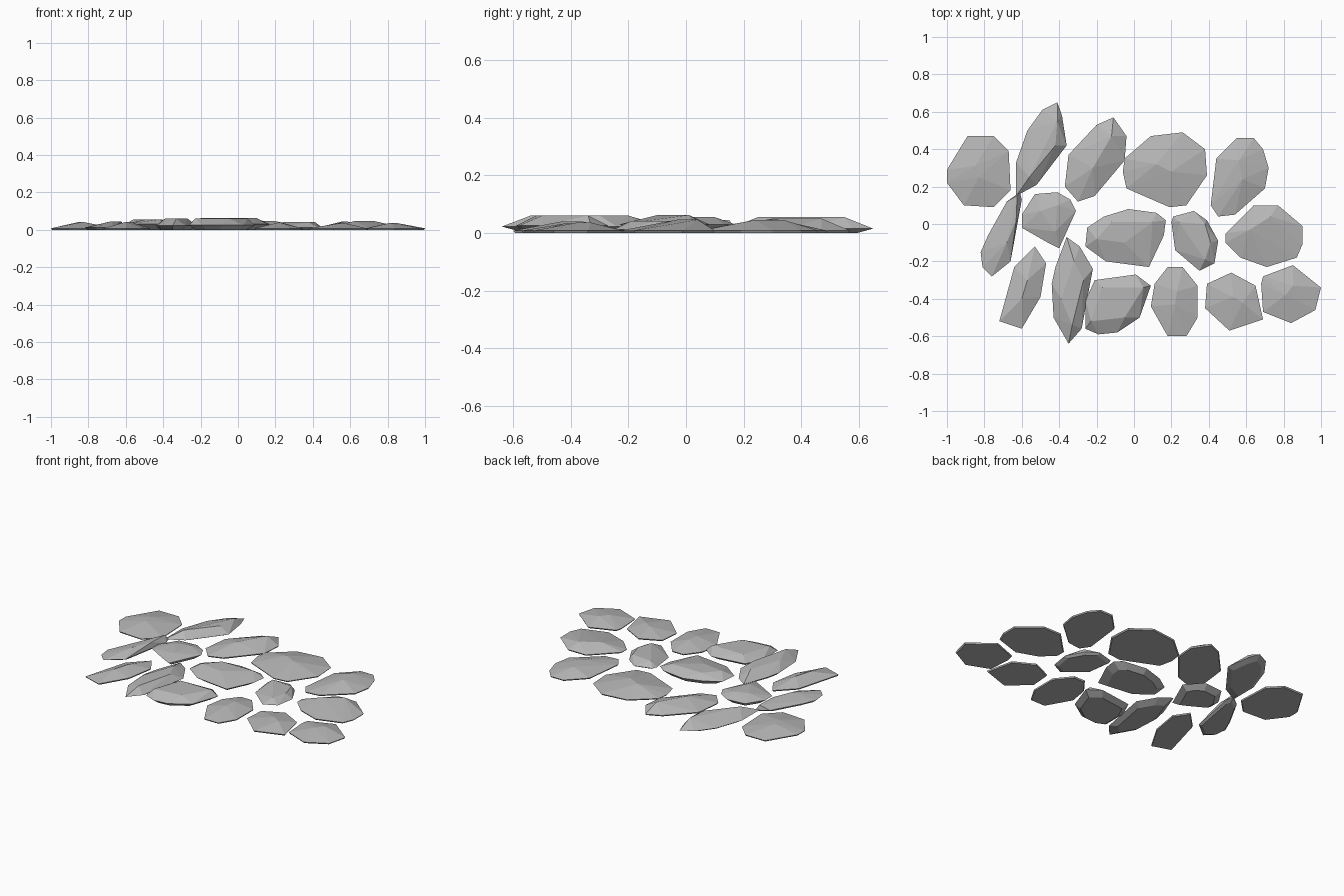
import bpy
import bmesh
from mathutils import Vector

default_cube = bpy.data.objects.get("Cube")
if default_cube:
    bpy.data.objects.remove(default_cube, do_unlink=True)

# One plain stone colour
stone_grey = bpy.data.materials.new("stone_grey")
stone_grey.use_nodes = True
colour = (0.47, 0.47, 0.47, 1)
stone_grey.diffuse_color = colour
stone_grey.node_tree.nodes["Principled BSDF"].inputs["Base Color"].default_value = colour


def stone(name, outline, ridge, height, rim=0.008, foot=0.97):
    """Faceted slab: a narrower foot, a widest rim and a raised ridge, wrapped in a hull."""
    bm = bmesh.new()
    points = [Vector(p) for p in outline]
    centre = sum(points, Vector((0, 0))) / len(points)
    for p in points:
        bm.verts.new((p.x, p.y, rim))
        low = centre.lerp(p, foot)
        bm.verts.new((low.x, low.y, 0))
    for x, y in ridge:
        bm.verts.new((x, y, height))
    hull = bmesh.ops.convex_hull(bm, input=bm.verts[:])
    unused = {g for g in hull["geom_interior"] + hull["geom_unused"]
              if isinstance(g, bmesh.types.BMVert)}
    bmesh.ops.delete(bm, geom=list(unused), context="VERTS")
    bmesh.ops.recalc_face_normals(bm, faces=bm.faces[:])
    mesh = bpy.data.meshes.new(name)
    bm.to_mesh(mesh)
    bm.free()
    mesh.materials.append(stone_grey)
    bpy.context.collection.objects.link(bpy.data.objects.new(name, mesh))


# Back row, from -x to +x
stone("back_round_slab",
      [(-1, .29), (-.89, .47), (-.75, .47), (-.67, .39), (-.66, .18), (-.75, .09), (-.91, .1), (-1, .22)],
      [(-.83, .25), (-.85, .31)], height=.042)
stone("back_long_stone",
      [(-.41, .65), (-.49, .61), (-.57, .5), (-.63, .33), (-.63, .15), (-.52, .21), (-.36, .42), (-.385, .58)],
      [(-.41, .55), (-.42, .42), (-.56, .25)], height=.055, rim=.015, foot=.75)
stone("back_leaning_slab",
      [(-.11, .57), (-.2, .53), (-.35, .37), (-.37, .2), (-.3, .12), (-.21, .15), (-.05, .34), (-.04, .47)],
      [(-.12, .47), (-.22, .3)], height=.05)
stone("back_wide_slab",
      [(.26, .49), (.09, .47), (-.05, .35), (-.06, .28), (-.04, .19), (.19, .09), (.28, .1), (.39, .26), (.38, .4)],
      [(.2, .28), (.12, .32)], height=.046)
stone("back_end_slab",
      [(.55, .46), (.64, .46), (.69, .4), (.72, .3), (.7, .19), (.54, .05), (.45, .04), (.41, .1), (.44, .35)],
      [(.58, .24), (.56, .34)], height=.045)

# Middle row
stone("middle_narrow_stone",
      [(-.61, .17), (-.68, .12), (-.78, -.06), (-.82, -.15), (-.81, -.23), (-.76, -.28), (-.66, -.2), (-.6, .13)],
      [(-.625, .15), (-.63, .02), (-.68, -.1)], height=.045, rim=.012, foot=.85)
stone("middle_small_stone",
      [(-.53, .16), (-.41, .17), (-.34, .13), (-.31, .07), (-.4, -.13), (-.46, -.1), (-.6, -.02), (-.6, .05)],
      [(-.41, .1), (-.5, .07), (-.42, -.04)], height=.055, rim=.03, foot=.72)
stone("middle_large_stone",
      [(-.03, .08), (-.16, .04), (-.25, -.02), (-.26, -.12), (-.15, -.2), (.08, -.23), (.16, -.06), (.17, .02), (.12, .06)],
      [(-.2, -.08), (-.05, -.1), (.1, .01), (-.12, .01)], height=.062, rim=.03, foot=.75)
stone("middle_angular_stone",
      [(.32, .07), (.21, .04), (.2, .01), (.22, -.14), (.35, -.25), (.43, -.21), (.45, -.09), (.39, .02)],
      [(.24, .01), (.38, .0), (.41, -.1), (.38, -.19)], height=.042, rim=.012, foot=.85)
stone("middle_end_slab",
      [(.77, .1), (.64, .1), (.49, -.05), (.49, -.1), (.57, -.18), (.71, -.23), (.87, -.18), (.9, -.11), (.9, -.01)],
      [(.62, -.03), (.73, .04)], height=.046)

# Front row
stone("front_corner_slab",
      [(-.53, -.12), (-.64, -.23), (-.72, -.52), (-.6, -.56), (-.5, -.39), (-.47, -.21)],
      [(-.57, -.3), (-.6, -.4)], height=.042)
stone("front_long_stone",
      [(-.36, -.07), (-.42, -.23), (-.44, -.32), (-.43, -.5), (-.35, -.64), (-.28, -.56), (-.22, -.24), (-.29, -.12)],
      [(-.32, -.2), (-.27, -.3), (-.33, -.54), (-.39, -.4)], height=.06, rim=.022, foot=.72)
stone("front_large_stone",
      [(.01, -.27), (-.21, -.3), (-.26, -.41), (-.26, -.56), (-.19, -.59), (-.09, -.58), (.03, -.5), (.09, -.33)],
      [(-.23, -.52), (-.05, -.5), (.05, -.34), (-.17, -.34)], height=.06, rim=.025, foot=.78)
stone("front_oval_slab",
      [(.18, -.23), (.26, -.23), (.34, -.33), (.34, -.5), (.28, -.6), (.18, -.6), (.09, -.44), (.11, -.32)],
      [(.22, -.43), (.23, -.36)], height=.04)
stone("front_flat_slab",
      [(.52, -.26), (.39, -.32), (.38, -.45), (.51, -.57), (.69, -.51), (.65, -.33)],
      [(.53, -.39), (.58, -.42)], height=.033)
stone("front_end_slab",
      [(.85, -.22), (.69, -.28), (.68, -.32), (.69, -.47), (.84, -.53), (.97, -.46), (1, -.34)],
      [(.81, -.38), (.85, -.33)], height=.036)
